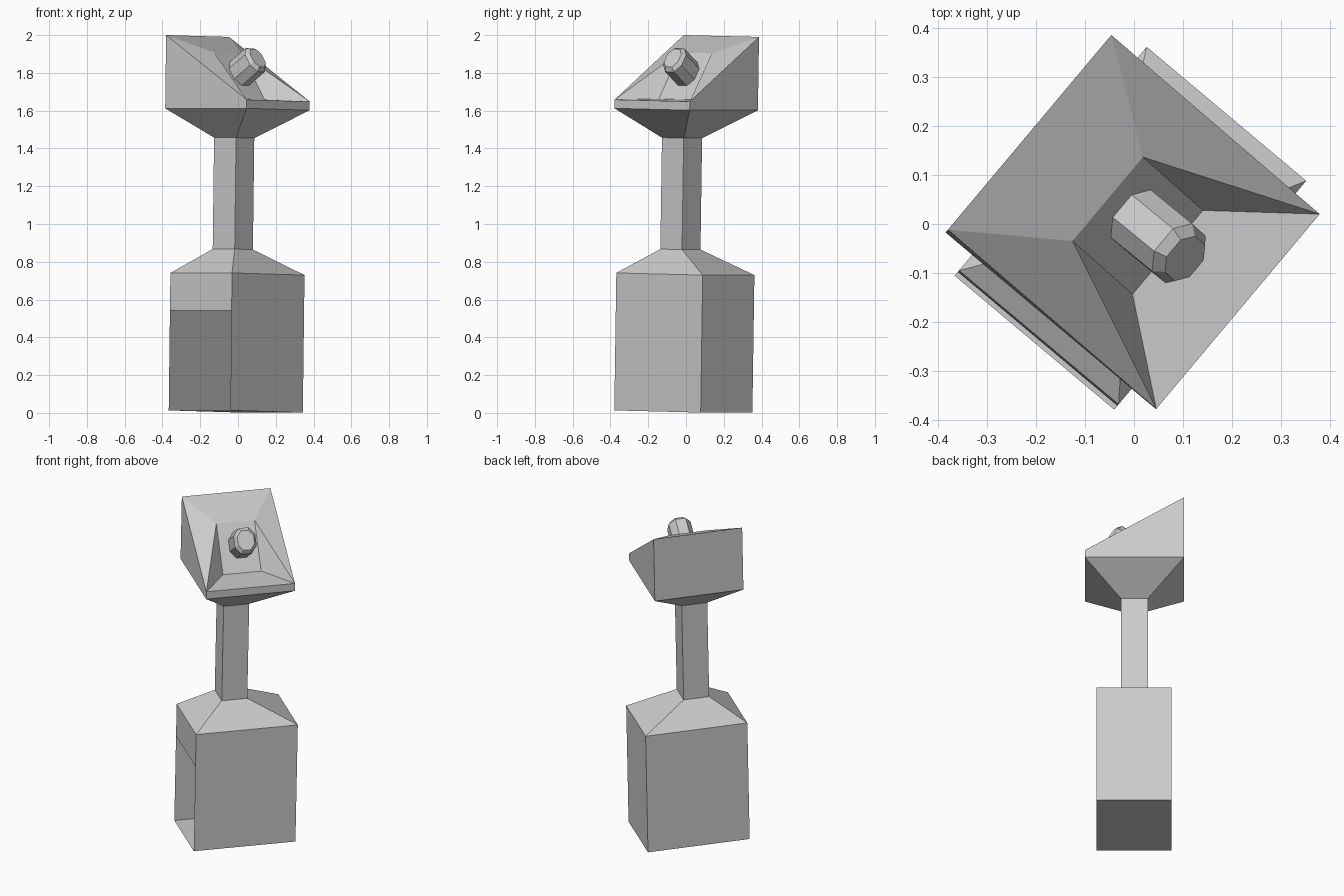
import bpy, bmesh, math
from mathutils import Matrix, Vector

if "Cube" in bpy.data.objects:
    bpy.data.objects.remove(bpy.data.objects["Cube"])

# whole model is turned 40 degrees and leans very slightly
POSE = Matrix.Rotation(math.radians(-40), 4, 'Z') @ Matrix.Rotation(math.radians(-1.1), 4, 'X')


def ring(cx, cy, hx, hy, z_back, z_front=None):
    """Rectangle of four points; x- side at z_back, x+ side at z_front."""
    zf = z_back if z_front is None else z_front
    return [(cx - hx, cy - hy, z_back), (cx + hx, cy - hy, zf),
            (cx + hx, cy + hy, zf), (cx - hx, cy + hy, z_back)]


def loft(rings, cap_bottom=False, cap_top=False):
    """Skin a stack of rings; returns bmesh, ring verts and faces by level."""
    bm = bmesh.new()
    vs = [[bm.verts.new(p) for p in r] for r in rings]
    levels = []
    for a, b in zip(vs, vs[1:]):
        n = len(a)
        levels.append([bm.faces.new((a[i], a[(i + 1) % n], b[(i + 1) % n], b[i]))
                       for i in range(n)])
    if cap_bottom:
        bm.faces.new(vs[0][::-1])
    if cap_top:
        bm.faces.new(vs[-1])
    return bm, vs, levels


def finish(bm, name):
    bm.transform(POSE)
    me = bpy.data.meshes.new(name)
    bm.to_mesh(me)
    bm.free()
    ob = bpy.data.objects.new(name, me)
    bpy.context.collection.objects.link(ob)
    return ob


NECK = (-0.002, -0.057, 0.076, 0.075)
BODY = (0.0, -0.0185, 0.213, 0.2985)
HEAD = (-0.003, -0.032, 0.281, 0.26)

# pedestal: box with floor, open lower side, sloped shoulders
bm, vs, lv = loft([ring(*BODY, 0.007), ring(*BODY, 0.535), ring(*BODY, 0.735),
                   ring(*NECK, 0.865)], cap_bottom=True)
bmesh.ops.delete(bm, geom=[lv[0][0]], context='FACES_ONLY')
finish(bm, "pedestal")

# square post
bm, vs, lv = loft([ring(*NECK, 0.865), ring(*NECK, 1.455)])
finish(bm, "post")

# console head: flared underside, slanted rim, folded recess
bm, vs, lv = loft([ring(*NECK, 1.455), ring(*HEAD, 1.607),
                   ring(*HEAD, 1.995, 1.653),
                   ring(0.008, -0.032, 0.082, 0.112, 1.905, 1.66)], cap_top=True)
rim, recess = vs[2], vs[3]
bmesh.ops.connect_verts(bm, verts=[rim[1], recess[0]])
bmesh.ops.connect_verts(bm, verts=[rim[2], recess[3]])
finish(bm, "console_head")

# button: chamfered-corner block standing square to the recess face
axis = Vector((0.83, 0, 0.556)).normalized()
side = Vector((0, 1, 0))
up = axis.cross(side)
base = Vector((0.0, -0.023, 1.795))


def oct_ring(dist, s):
    w, h, cw, ch = 0.0635 * s, 0.075 * s, 0.03 * s, 0.033 * s
    pts = [(w, -ch), (w, ch), (cw, h), (-cw, h), (-w, ch), (-w, -ch), (-cw, -h), (cw, -h)]
    return [base + axis * dist + side * a + up * b for a, b in pts]


bm, vs, lv = loft([oct_ring(-0.005, 1), oct_ring(0.131, 1), oct_ring(0.151, 0.75)], cap_top=True)
bmesh.ops.recalc_face_normals(bm, faces=bm.faces[:])
finish(bm, "button")
